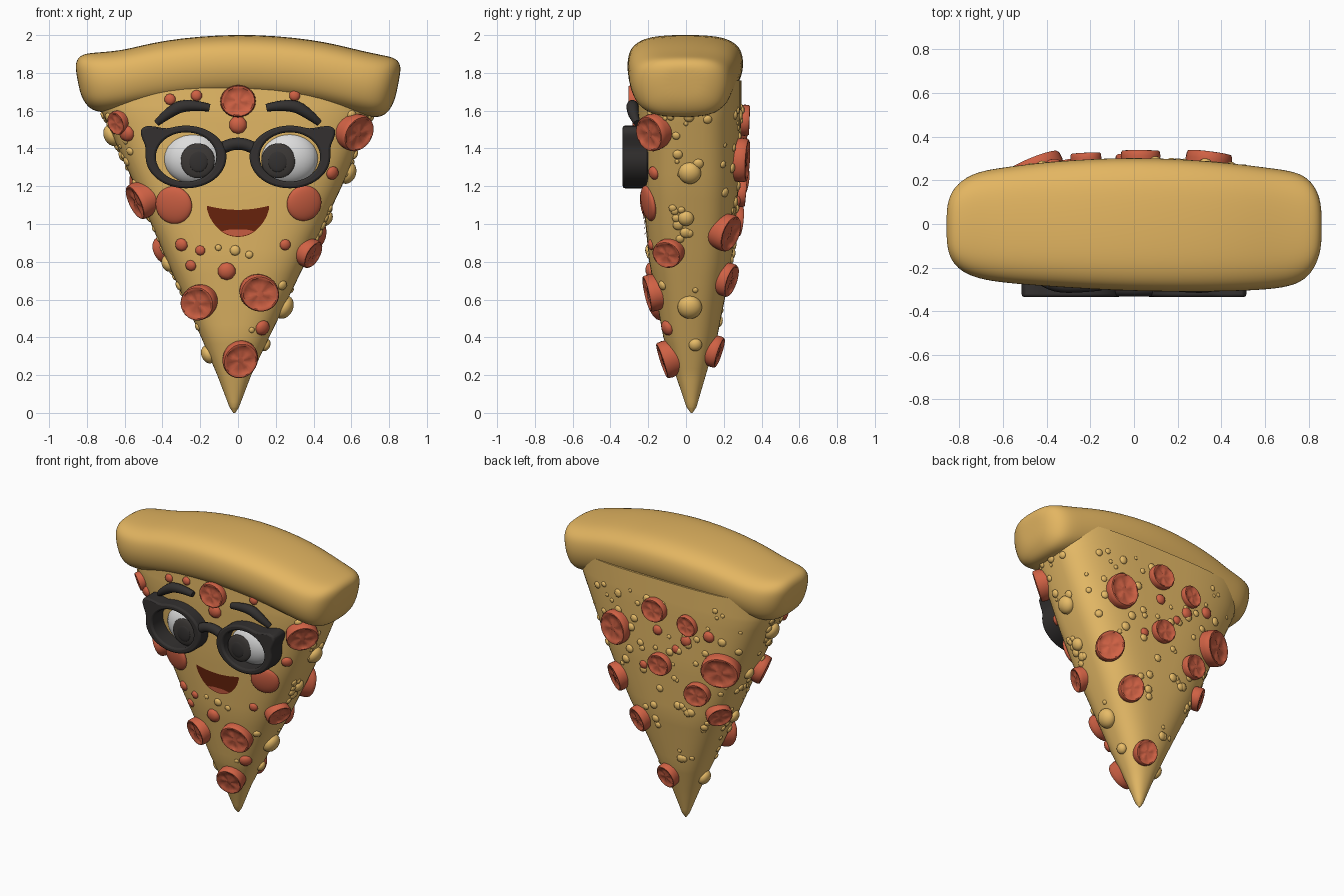
import bpy, bmesh, math, random
from mathutils import Vector, Matrix
from mathutils.bvhtree import BVHTree

if "Cube" in bpy.data.objects:
    bpy.data.objects.remove(bpy.data.objects["Cube"])
random.seed(4)


def material(name, r, g, b):
    m = bpy.data.materials.new(name)
    m.use_nodes = True
    m.diffuse_color = (r, g, b, 1)
    m.node_tree.nodes["Principled BSDF"].inputs["Base Color"].default_value = (r, g, b, 1)
    return m


CRUST_GOLD = material("golden crust", .77, .465, .12)
CHEESE = material("melted cheese", .85, .53, .145)
RED = material("pepperoni red", .63, .12, .058)
BLACK = material("frame black", .033, .03, .029)
WHITE = material("eye white", .72, .72, .72)
IRIS = material("iris grey", .045, .04, .037)
MOUTH = material("mouth brown", .15, .018, .004)


def finish(name, bm, mat, angle=50):
    bmesh.ops.recalc_face_normals(bm, faces=bm.faces)
    me = bpy.data.meshes.new(name)
    bm.to_mesh(me)
    bm.free()
    ob = bpy.data.objects.new(name, me)
    bpy.context.collection.objects.link(ob)
    me.materials.append(mat)
    bpy.ops.object.select_all(action='DESELECT')
    ob.select_set(True)
    bpy.context.view_layer.objects.active = ob
    bpy.ops.object.shade_smooth_by_angle(angle=math.radians(angle))
    return ob


def loft(bm, rings, closed=False):
    """Skin a list of point rings; cap the ends unless the loft is closed."""
    rows = [[bm.verts.new(p) for p in ring] for ring in rings]
    pairs = list(zip(rows, rows[1:])) + ([(rows[-1], rows[0])] if closed else [])
    for a, b in pairs:
        for i in range(len(a)):
            j = (i + 1) % len(a)
            bm.faces.new((a[i], a[j], b[j], b[i]))
    if not closed:
        bm.faces.new(rows[0])
        bm.faces.new(rows[-1])


def rounded(t, n):
    """Unit rounded square at angle t."""
    f = lambda v: math.copysign(abs(v) ** (2 / n), v)
    return f(math.cos(t)), f(math.sin(t))


def blend(table, k):
    i = min(int(k), len(table) - 2)
    return [a + (b - a) * (k - i) for a, b in zip(table[i], table[i + 1])]


# Tapering slice: height, right edge, left edge, front, back
SLICE = [(0, -.025, -.015, .025, .035), (.03, -.045, .005, .003, .055),
         (.2, -.11, .07, -.055, .105), (.4, -.195, .165, -.12, .165),
         (.8, -.375, .36, -.195, .245), (1.2, -.545, .55, -.235, .28),
         (1.6, -.725, .72, -.26, .295), (1.76, -.76, .76, -.26, .295)]
rings = []
for k in range((len(SLICE) - 1) * 6 + 1):
    z, l, r, f, b = blend(SLICE, k / 6)
    ring = []
    for s in range(56):
        u, v = rounded(s * math.tau / 56, 2 + min(z, 1) * 1.2)
        ring.append(((l + r) / 2 + u * (r - l) / 2, (f + b) / 2 + v * (b - f) / 2, z))
    rings.append(ring)
bm = bmesh.new()
loft(bm, rings)
bmesh.ops.recalc_face_normals(bm, faces=bm.faces)
bm.normal_update()
tree = BVHTree.FromBMesh(bm)
finish("slice_body", bm, CHEESE)

# Puffy crust: position along x, top, bottom, front, back, scale
CRUST = [(-.85, 1.885, 1.64, -.18, .16, .45), (-.84, 1.895, 1.62, -.19, .17, .75),
         (-.805, 1.91, 1.59, -.22, .2, .95), (-.72, 1.91, 1.585, -.255, .245, 1),
         (-.58, 1.92, 1.605, -.275, .265, 1), (-.4, 1.975, 1.635, -.29, .29, 1),
         (0, 2.015, 1.67, -.315, .315, 1), (.4, 1.98, 1.635, -.315, .29, 1),
         (.62, 1.92, 1.585, -.305, .26, 1), (.74, 1.895, 1.56, -.285, .245, 1),
         (.805, 1.89, 1.56, -.245, .215, .95), (.84, 1.885, 1.59, -.2, .18, .75),
         (.85, 1.875, 1.62, -.19, .17, .45)]
rings = []
for x, top, low, f, b, s in CRUST:
    ring = []
    for i in range(20):
        u, v = rounded(i * math.tau / 20, 3.1)
        narrow = 1 - .1 * max(0, -v)
        dz = v * s * (top - low) / 2
        ring.append((x + dz * .22 * x, (f + b) / 2 + u * s * narrow * (b - f) / 2, (top + low) / 2 + dz))
    rings.append(ring)
bm = bmesh.new()
loft(bm, rings)
crust = finish("crust", bm, CRUST_GOLD, 180)
smooth = crust.modifiers.new("smooth", 'SUBSURF')
smooth.levels = smooth.render_levels = 2


def spot(side, a, z):
    """Surface point and normal; a is x on front and back, y on the sides."""
    start, way = {"front": ((a, -2, z), (0, 1, 0)), "back": ((a, 2, z), (0, -1, 0)),
                  "left": ((2, a, z), (-1, 0, 0)), "right": ((-2, a, z), (1, 0, 0))}[side]
    p, n, _, _ = tree.ray_cast(Vector(start), Vector(way))
    if p is None:
        p, n, _, _ = tree.find_nearest(Vector(start) + Vector(way) * 1.9)
    return p, n


def pose(side, a, z):
    p, n = spot(side, a, z)
    return Matrix.Translation(p) @ n.to_track_quat('Z', 'Y').to_matrix().to_4x4()


# Pepperoni discs with raised rims and crinkled centres
DISC = [(.95, -.4), (1.02, .2), (1, .42), (.95, .5), (.87, .51), (.78, .43), (.5, .4), (.2, .43)]
DISCS = [("front", 0, 1.65, .088), ("front", .61, 1.49, .1), ("front", -.53, 1.12, .1),
         ("front", .39, .84, .08), ("front", -.2, .59, .095), ("front", .11, .64, .1),
         ("front", .01, .29, .095), ("front", -.63, 1.54, .06),
         ("back", .34, 1.34, .11), ("back", .03, 1.55, .085), ("back", -.22, 1.5, .07),
         ("back", -.44, 1.23, .12), ("back", 0, 1.17, .08), ("back", -.27, 1.02, .085),
         ("back", -.37, .87, .08), ("left", .2, .96, .095), ("back", .2, .71, .085),
         ("back", .03, .33, .08)]
bm = bmesh.new()
for side, a, z, r in DISCS:
    m = pose(side, a, z)
    phase = random.random() * 6
    rings = []
    for k, (q, h) in enumerate(DISC):
        ring = []
        for i in range(28):
            t = i * math.tau / 28
            wave = .04 * math.sin(5 * t + phase + k) if k > 4 else 0
            w = q * (1 + .05 * math.sin(2 * t + phase))
            ring.append(m @ Vector((r * w * math.cos(t), r * w * math.sin(t), r * (h + wave))))
        rings.append(ring)
    loft(bm, rings)
finish("pepperoni_discs", bm, RED)


def bumps(name, spots, mat, squash, detail=2):
    bm = bmesh.new()
    for side, a, z, r in spots:
        bmesh.ops.create_icosphere(bm, subdivisions=detail, radius=r,
                                   matrix=pose(side, a, z) @ Matrix.Diagonal((1, 1, squash, 1)))
    return finish(name, bm, mat, 180)


bumps("pepperoni_bits", [
    ("front", 0, 1.525, .048), ("front", -.3, .89, .035), ("front", -.2, .86, .027),
    ("front", -.25, .78, .03), ("front", -.06, .75, .048), ("front", .25, .89, .03),
    ("front", .13, .45, .042), ("front", .5, 1.27, .037), ("front", -.59, 1.48, .045),
    ("front", -.22, 1.68, .03), ("front", -.36, 1.66, .03), ("front", .3, 1.68, .03),
    ("back", .02, 1.4, .035), ("back", -.2, 1.38, .04), ("back", -.37, 1.45, .04),
    ("back", -.12, 1.3, .03), ("back", .14, 1.12, .03)], RED, .6)
bumps("cheeks", [("front", -.34, 1.1, .1), ("front", .35, 1.11, .095)], RED, .3, 4)
bumps("cheese_blobs", [
    ("right", .0, 1.47, .06), ("right", 0, .79, .045), ("right", .02, .31, .05),
    ("left", .02, .56, .065), ("left", .02, 1.27, .06), ("left", 0, 1.03, .042),
    ("right", .05, 1.15, .04), ("left", .05, .36, .035)], CHEESE, .75, 3)

# Scattered cheese beads, kept clear of the face
beads = []
while len(beads) < 150:
    side = random.choice(("front", "back", "back", "left", "right"))
    z = .3 + 1.35 * math.sqrt(random.random())
    half = .42 * z if side in ("front", "back") else .1 * z
    a = random.uniform(-half, half)
    if not (side == "front" and z > .9 and abs(a) < .47):
        beads.append((side, a, z, random.uniform(.012, .03)))
bumps("cheese_beads", beads, CHEESE, .55)


def plate(name, half, low, high, mat, lift, depth=8):
    """Thin patch laid on the front, between two height curves."""
    bm = bmesh.new()
    cols = []
    for i in range(25):
        u = i / 12 - 1
        col = []
        for j in range(depth + 1):
            z = low(u) + (high(u) - low(u)) * j / depth
            p, _ = spot("front", u * half, z)
            col.append(bm.verts.new(p - Vector((0, lift, 0))))
        cols.append(col)
    for a, b in zip(cols, cols[1:]):
        for j in range(depth):
            bm.faces.new((a[j], b[j], b[j + 1], a[j + 1]))
    return finish(name, bm, mat)


curve_low = lambda u: 1.08 - .148 * (1 - abs(u) ** 2.2) ** .75
plate("mouth", .165, curve_low, lambda u: 1.075 + .022 * u * u, MOUTH, .006)
plate("tongue", .085, lambda u: curve_low(u * .52) + .004,
      lambda u: .953 + .018 * (1 - u * u) + .008 * abs(u), RED, .009)


def ball(name, loc, size, mat):
    bm = bmesh.new()
    bmesh.ops.create_uvsphere(bm, u_segments=32, v_segments=20, radius=1,
                              matrix=Matrix.Translation(loc) @ Matrix.Diagonal((*size, 1)))
    return finish(name, bm, mat, 180)


def tube(name, points, depth, mat):
    """Smooth rod through points given as x, y, z, radius."""
    cu = bpy.data.curves.new(name, 'CURVE')
    cu.dimensions = '3D'
    cu.bevel_depth, cu.bevel_resolution, cu.use_fill_caps = depth, 4, True
    sp = cu.splines.new('NURBS')
    sp.points.add(len(points) - 1)
    for pt, (x, y, z, r) in zip(sp.points, points):
        pt.co, pt.radius = (x, y, z, 1), r
    sp.use_endpoint_u, sp.order_u = True, 3
    ob = bpy.data.objects.new(name, cu)
    bpy.context.collection.objects.link(ob)
    cu.materials.append(mat)
    bpy.ops.object.select_all(action='DESELECT')
    ob.select_set(True)
    bpy.context.view_layer.objects.active = ob
    bpy.ops.object.convert(target='MESH')


# Eyes, winged glasses rims and eyebrows on both sides
for s, side, eye_x in ((1, "left", .265), (-1, "right", -.235)):
    ball(side + "_eye", (eye_x, -.2, 1.35), (.16, .095, .142), WHITE)
    ball(side + "_iris", (s * .213, -.288, 1.335), (.09, .02, .092), IRIS)
    ball(side + "_pupil", (s * .21, -.302, 1.33), (.05, .011, .055), BLACK)
    rings = []
    for i in range(64):
        t = i * math.tau / 64
        c, n = math.cos(t), math.sin(t)
        out = 1 / math.hypot(c / .214, n / .166)
        out += .085 * math.exp(-((t - .58) / .24) ** 2)
        inn = 1 / math.hypot(c / .16, n / .13)
        rings.append([(s * (.275 + q * c), y, 1.355 + q * n)
                      for q, y in ((out, -.335), (out, -.2), (inn, -.2), (inn, -.335))])
    bm = bmesh.new()
    loft(bm, rings, closed=True)
    rim = finish(side + "_glasses_rim", bm, BLACK)
    bev = rim.modifiers.new("soft edges", 'BEVEL')
    bev.width, bev.segments = .012, 2
    tube(side + "_eyebrow", [(s * .43, -.26, 1.535, .6), (s * .38, -.28, 1.58, 1),
                             (s * .28, -.285, 1.64, 1.2), (s * .15, -.285, 1.615, .7)], .029, BLACK)
tube("glasses_bridge", [(-.1, -.3, 1.39, 1), (-.05, -.3, 1.425, 1),
                        (.05, -.3, 1.425, 1), (.1, -.3, 1.39, 1)], .032, BLACK)
